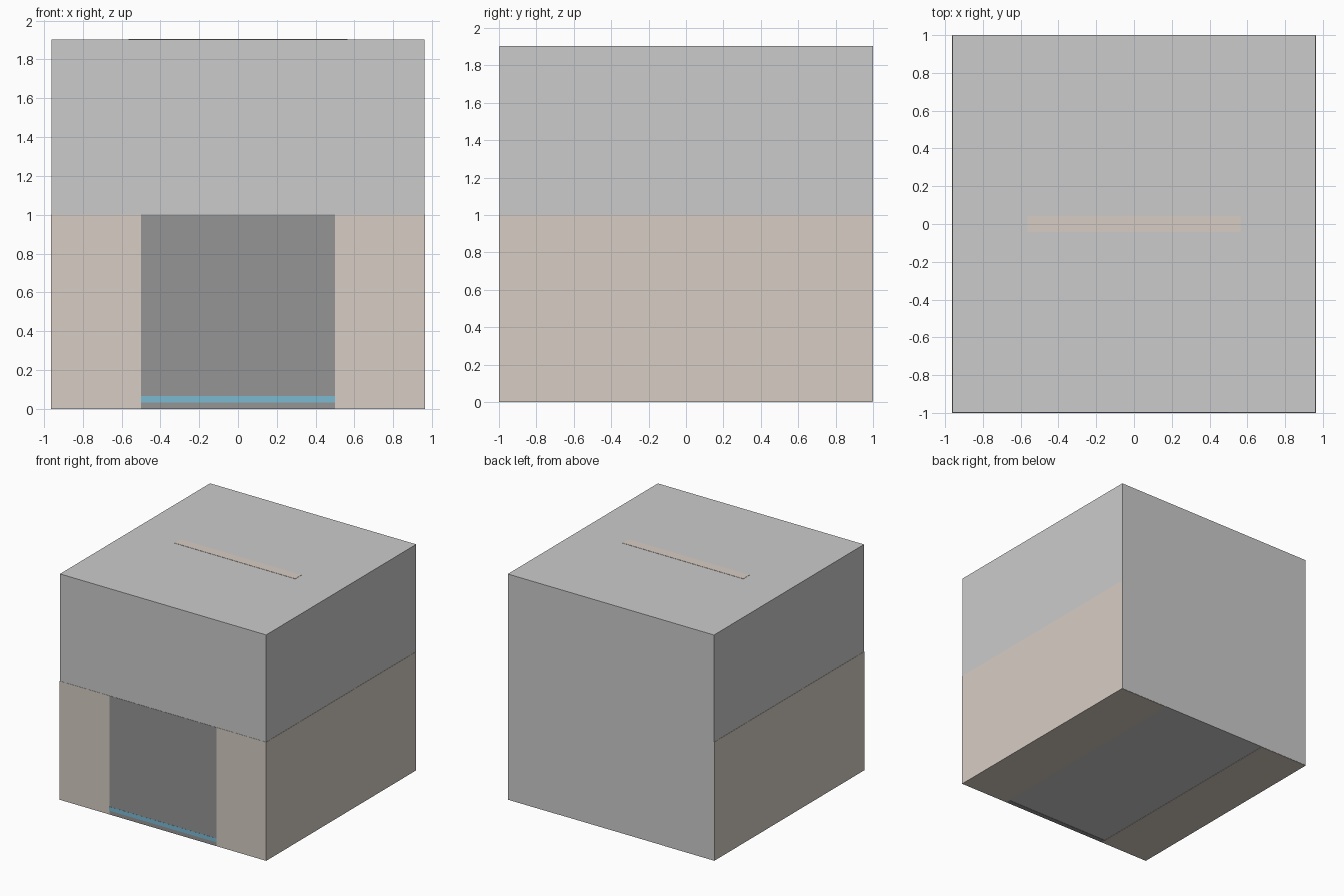
import bpy
import bmesh
from mathutils import Vector

if "Cube" in bpy.data.objects:
    bpy.data.objects.remove(bpy.data.objects["Cube"])


def material(name, rgb):
    m = bpy.data.materials.new(name)
    m.diffuse_color = (*rgb, 1.0)
    m.use_nodes = True
    m.node_tree.nodes["Principled BSDF"].inputs["Base Color"].default_value = m.diffuse_color
    return m


def box(name, lo, hi, mat=None):
    lo, hi = Vector(lo), Vector(hi)
    bm = bmesh.new()
    bmesh.ops.create_cube(bm, size=1.0)
    for v in bm.verts:
        v.co = Vector([(lo[i] + hi[i]) / 2 + v.co[i] * (hi[i] - lo[i]) for i in range(3)])
    mesh = bpy.data.meshes.new(name)
    bm.to_mesh(mesh)
    bm.free()
    obj = bpy.data.objects.new(name, mesh)
    bpy.context.collection.objects.link(obj)
    if mat:
        mesh.materials.append(mat)
    return obj


taupe = material("taupe", (0.68, 0.61, 0.55))
dark = material("dark_grey", (0.30, 0.30, 0.30))
blue = material("blue", (0.20, 0.49, 0.65))

W, H, E = 0.963, 1.905, 0.002  # half width, height, inlay offset

# Main block, with the coloured parts standing a hair proud of it
box("body", (-W + E, -1 + E, E), (W - E, 1, H - E))

# Side blocks on the lower half, left and right
for side, x0, x1 in (("left", -W, -0.5), ("right", 0.5, W)):
    box(side + "_side_block", (x0, -1, 0), (x1, 1 - E, 1.0), taupe)

# Dark front panel between the side blocks
box("front_panel", (-0.5, -1, 0), (0.5, -0.96, 1.0), dark)

# Blue strip low on the front panel
box("front_strip", (-0.5, -1 - E / 2, 0.032), (0.5, -0.97, 0.066), blue)

# Narrow inlay on the top
box("top_inlay", (-0.563, -0.042, H - 0.03), (0.563, 0.042, H), taupe)
